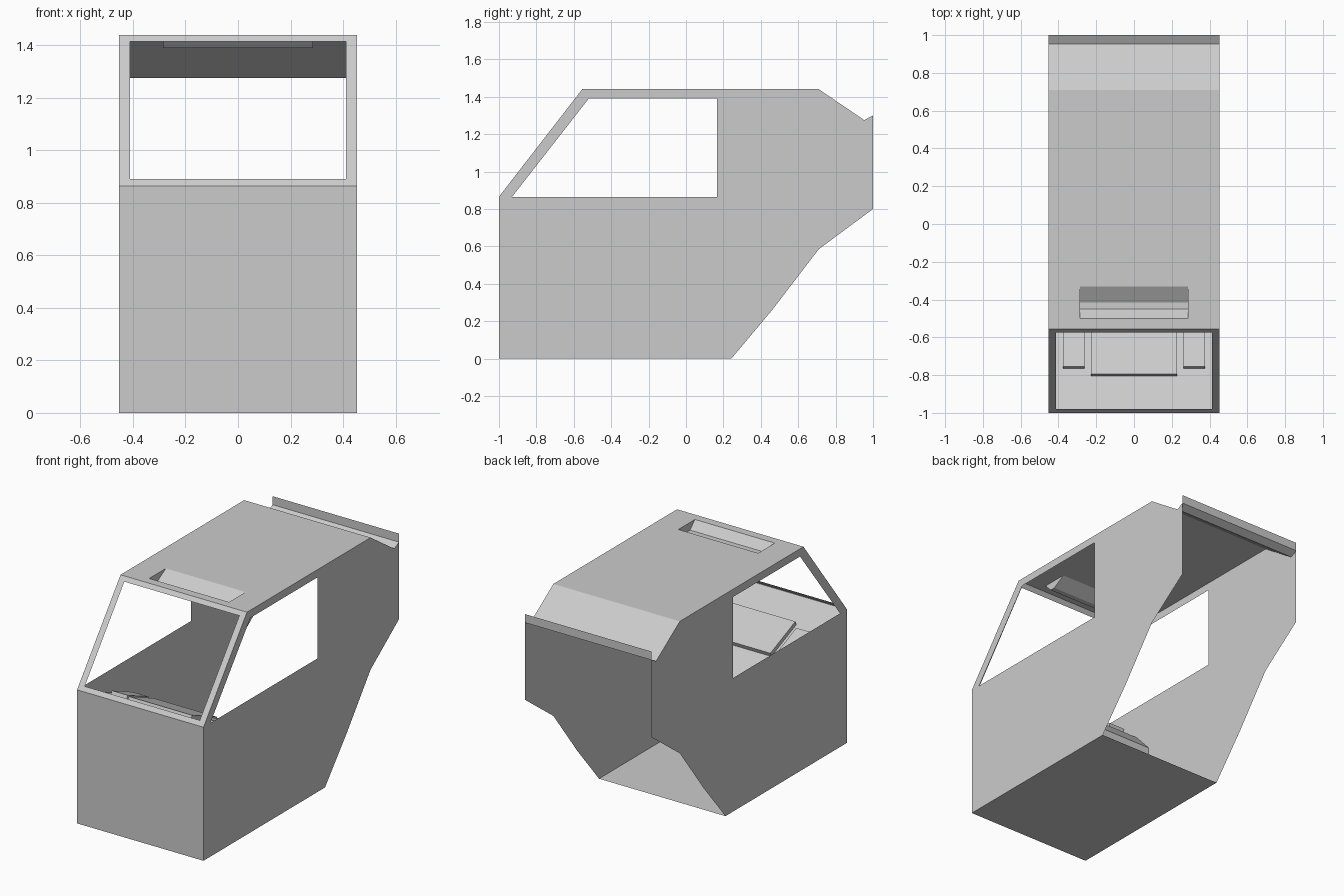
import bpy, bmesh, math
from mathutils import Matrix

if "Cube" in bpy.data.objects:
    bpy.data.objects.remove(bpy.data.objects["Cube"])

W = 0.453  # half width of the cab


def sheet(name, verts, faces):
    mesh = bpy.data.meshes.new(name)
    mesh.from_pydata(verts, [], faces)
    mesh.update()
    ob = bpy.data.objects.new(name, mesh)
    bpy.context.collection.objects.link(ob)
    return ob


def strip(name, profile, w=W):
    """Sweep a (y, z) profile across the width as a thin sheet."""
    verts = [(s * w, y, z) for y, z in profile for s in (-1, 1)]
    faces = [(2 * i, 2 * i + 1, 2 * i + 3, 2 * i + 2) for i in range(len(profile) - 1)]
    return sheet(name, verts, faces)


def frame(name, outer, inner):
    """Four-sided panel with a four-sided opening."""
    faces = [(i, (i + 1) % 4, 4 + (i + 1) % 4, 4 + i) for i in range(4)]
    return sheet(name, outer + inner, faces)


def rect(w, y0, z0, y1, z1):
    return [(-w, y0, z0), (w, y0, z0), (w, y1, z1), (-w, y1, z1)]


def mirror_x(ob):
    ob.modifiers.new("mirror", 'MIRROR').use_axis[0] = True


# Side panels with window openings, mirrored
body = [(-1, 0), (.243, 0), (.465, .265), (.71, .585), (1, .80), (1, 1.30), (.953, 1.275),
        (.71, 1.44), (.165, 1.44), (.165, 1.39), (.165, .865), (-.93, .865), (-1, .865)]
pillar = [(-.52, 1.39), (-.555, 1.44)]
side = sheet("side_panel", [(W, y, z) for y, z in body + pillar],
             [tuple(range(13)), (12, 11, 13, 9, 8, 14)])
mirror_x(side)

# Floor and front panel
strip("floor_and_front", [(.243, 0), (-1, 0), (-1, .865)])

# Windscreen frame
frame("windscreen_frame", rect(W, -1, .865, -.555, 1.44),
      rect(.412, -.98, .891, -.575, 1.414))

# Roof with a hatch opening
frame("roof", rect(W, -.555, 1.44, .71, 1.44), rect(.286, -.50, 1.44, -.33, 1.44))

# Recessed vent in the roof
vent = [(-.50, 1.44), (-.45, 1.39), (-.415, 1.39), (-.33, 1.44)]
strip("roof_vent", vent, .286)
ends = sheet("roof_vent_end", [(.286, y, z) for y, z in vent], [(0, 1, 2, 3)])
mirror_x(ends)

# Rear roof slope, gutter and upright lip
strip("rear_roof_and_lip", [(.71, 1.44), (.953, 1.275), (1, 1.30), (1, 1.355)])

# Dashboard: gentle top slope, steeper fascia, vertical wall to the floor
strip("dashboard", [(-1, .862), (-.52, .658), (-.40, .53), (-.40, 0)])


# Raised dashboard panels lying on the slope
def dash_pad(name, x0, x1, y0, y1=-.55, thick=.028):
    slope = (.658 - .862) / .48
    ym = (y0 + y1) / 2
    zm = .862 + slope * (ym + 1)
    ang = math.atan(slope)
    bm = bmesh.new()
    bmesh.ops.create_cube(bm, size=1)
    size = (x1 - x0, (y1 - y0) / math.cos(ang), thick)
    bm.transform(Matrix.Translation(((x0 + x1) / 2, ym, zm)) @ Matrix.Rotation(ang, 4, 'X')
                 @ Matrix.Translation((0, 0, thick / 2 - .001)) @ Matrix.Diagonal((*size, 1)))
    mesh = bpy.data.meshes.new(name)
    bm.to_mesh(mesh)
    bm.free()
    ob = bpy.data.objects.new(name, mesh)
    bpy.context.collection.objects.link(ob)
    return ob


dash_pad("dash_centre_panel", -.227, .227, -.805)
mirror_x(dash_pad("dash_side_panel", .262, .376, -.765))
